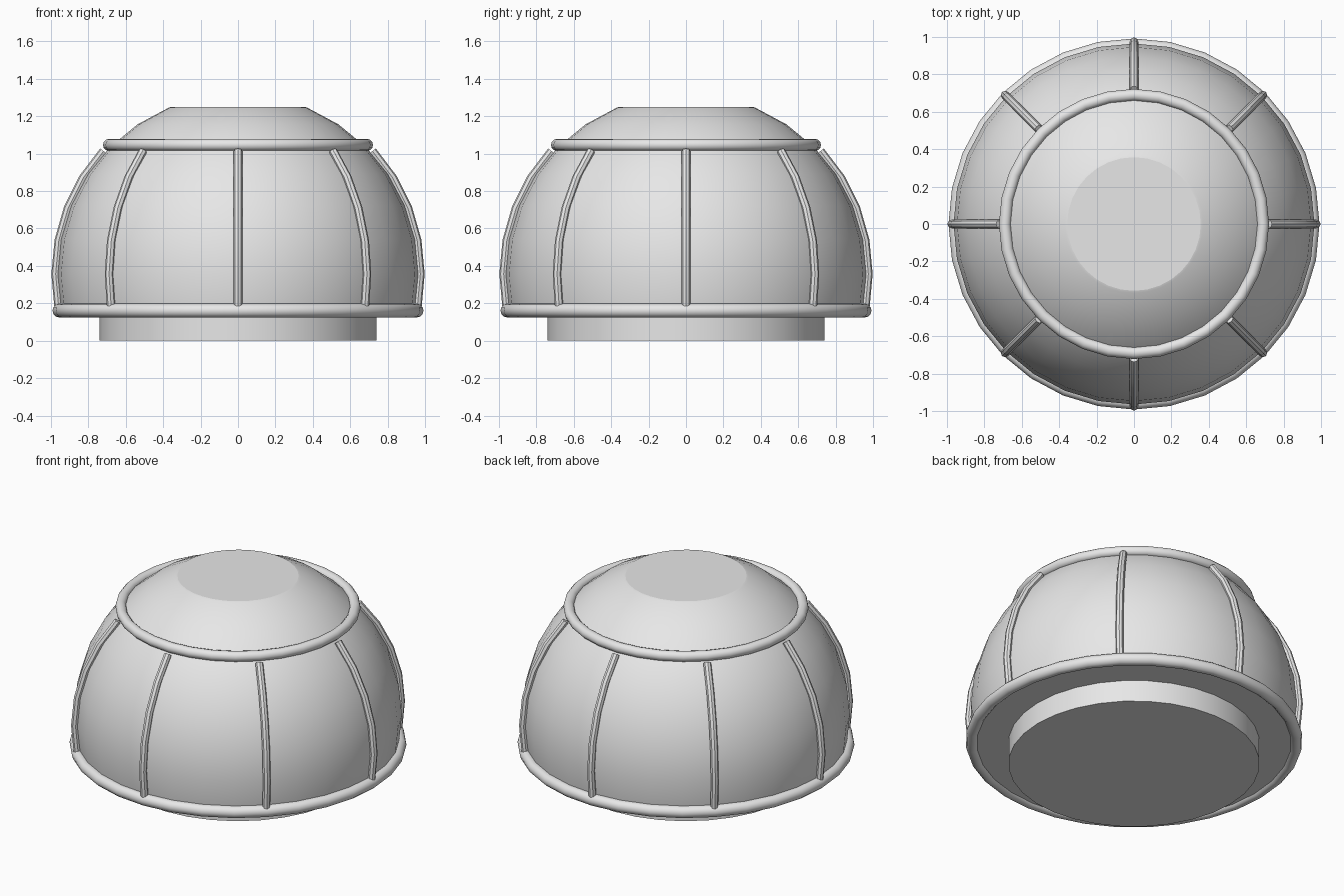
import bpy
import bmesh
from math import sin, cos, pi, radians, sqrt

cube = bpy.data.objects.get("Cube")
if cube:
    bpy.data.objects.remove(cube, do_unlink=True)

# Single plain grey
grey = bpy.data.materials.new("light_grey")
grey.use_nodes = True
grey.diffuse_color = (0.8, 0.8, 0.8, 1)
grey.node_tree.nodes["Principled BSDF"].inputs["Base Color"].default_value = (0.8, 0.8, 0.8, 1)

SEGMENTS = 32
CENTRE_Z = 0.355
DOME_R = 0.965
RIB_R = 0.975


def finish(obj, name):
    obj.name = name
    obj.data.name = name
    obj.data.materials.clear()
    obj.data.materials.append(grey)
    bpy.ops.object.select_all(action='DESELECT')
    obj.select_set(True)
    bpy.context.view_layer.objects.active = obj
    bpy.ops.object.shade_smooth_by_angle(angle=radians(35))
    return obj


def lathe(name, profile):
    """Revolve (radius, height) points about z and close both ends."""
    bm = bmesh.new()
    rings = [[bm.verts.new((r * cos(2 * pi * i / SEGMENTS), r * sin(2 * pi * i / SEGMENTS), z))
              for i in range(SEGMENTS)] for r, z in profile]
    for low, high in zip(rings, rings[1:]):
        for i in range(SEGMENTS):
            j = (i + 1) % SEGMENTS
            bm.faces.new((low[i], low[j], high[j], high[i]))
    bm.faces.new(rings[0][::-1])
    bm.faces.new(rings[-1])
    mesh = bpy.data.meshes.new(name)
    bm.to_mesh(mesh)
    bm.free()
    obj = bpy.data.objects.new(name, mesh)
    bpy.context.collection.objects.link(obj)
    return finish(obj, name)


def ring(name, major, minor, z):
    bpy.ops.mesh.primitive_torus_add(major_radius=major, minor_radius=minor, location=(0, 0, z),
                                     major_segments=SEGMENTS, minor_segments=12)
    return finish(bpy.context.object, name)


def rib(name, turn):
    """Round bar that follows the dome from the lower ring to the upper one."""
    curve = bpy.data.curves.new(name, 'CURVE')
    curve.dimensions = '3D'
    curve.bevel_depth = 0.023
    curve.bevel_resolution = 2
    curve.use_fill_caps = True
    count = 6
    spline = curve.splines.new('POLY')
    spline.points.add(count - 1)
    for i, point in enumerate(spline.points):
        lift = radians(-10.5 + 53 * i / (count - 1))
        r = RIB_R * cos(lift)
        point.co = (r * cos(turn), r * sin(turn), CENTRE_Z + RIB_R * sin(lift), 1)
    obj = bpy.data.objects.new(name, curve)
    bpy.context.collection.objects.link(obj)
    bpy.ops.object.select_all(action='DESELECT')
    obj.select_set(True)
    bpy.context.view_layer.objects.active = obj
    bpy.ops.object.convert(target='MESH')
    return finish(bpy.context.object, name)


# Foot under the dome
lathe("base", [(0.74, 0), (0.74, 0.15)])

# Dome: sphere section cut flat at the bottom and top
bottom = 0.14
profile = [(sqrt(DOME_R ** 2 - (bottom - CENTRE_Z) ** 2), bottom)]
for step in range(-1, 7):
    lift = step * pi / 16
    profile.append((DOME_R * cos(lift), CENTRE_Z + DOME_R * sin(lift)))
profile.append((0.357, 1.25))
dome = lathe("dome", profile)
dome.data.polygons[-1].use_smooth = False

# Rings around the dome
ring("lower_ring", 0.955, 0.037, 0.161)
ring("upper_ring", 0.69, 0.032, 1.047)

# Eight ribs between the rings
for n in range(8):
    rib(f"rib_{n + 1}", n * pi / 4)
